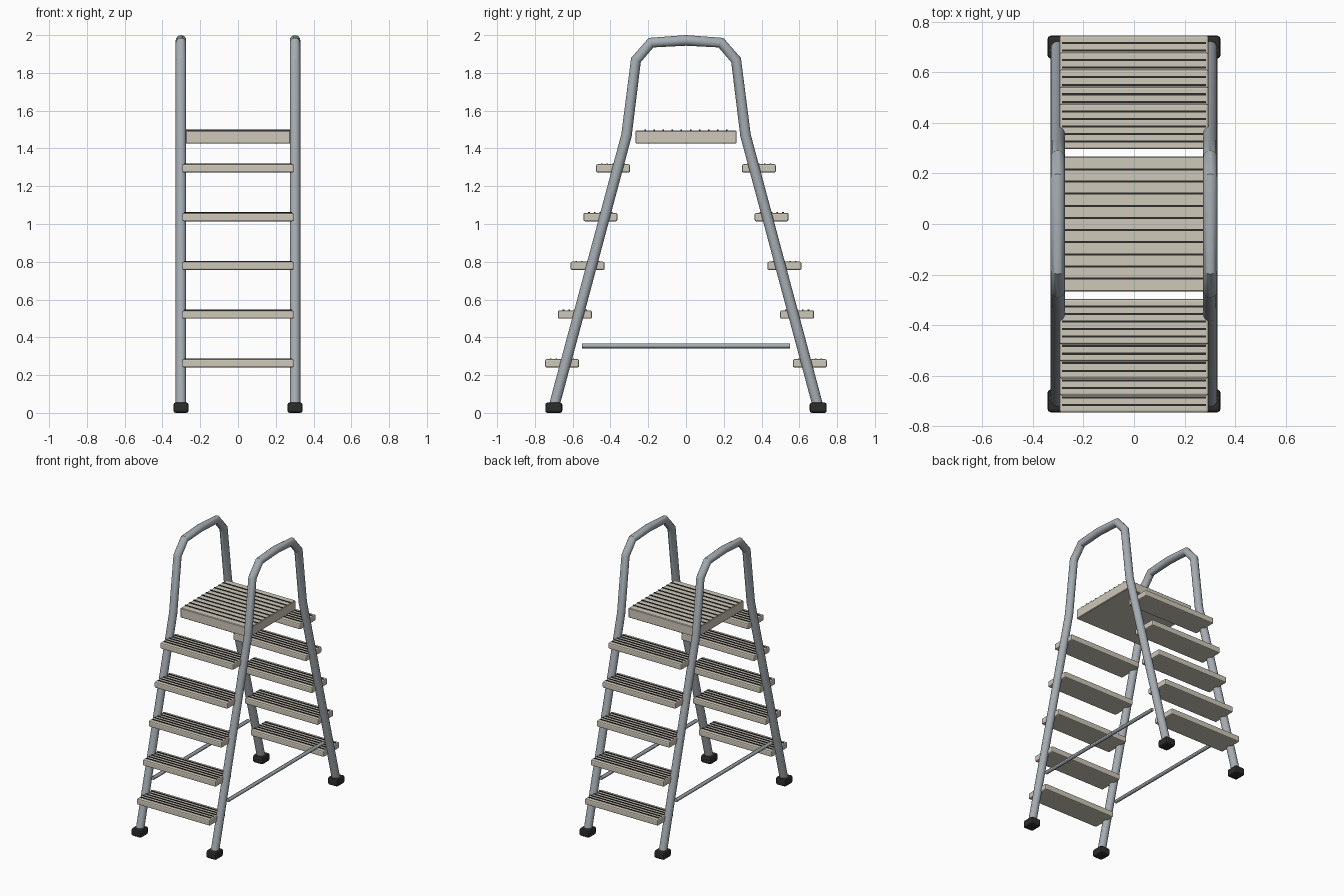
import bpy, math

if "Cube" in bpy.data.objects:
    bpy.data.objects.remove(bpy.data.objects["Cube"])


def material(name, color):
    m = bpy.data.materials.new(name)
    m.diffuse_color = (*color, 1)
    m.use_nodes = True
    m.node_tree.nodes["Principled BSDF"].inputs["Base Color"].default_value = m.diffuse_color
    return m


STEEL = material("steel", (0.38, 0.42, 0.45))
CREAM = material("cream", (0.62, 0.58, 0.49))
DARK = material("dark_rubber", (0.025, 0.025, 0.025))


def box(name, center, size, mat, bevel=0.0, segments=2):
    bpy.ops.mesh.primitive_cube_add(size=1, location=center)
    ob = bpy.context.object
    ob.name = name
    ob.scale = size
    bpy.ops.object.transform_apply(location=False, rotation=False, scale=True)
    ob.data.materials.append(mat)
    if bevel:
        mod = ob.modifiers.new("bevel", "BEVEL")
        mod.width = bevel
        mod.segments = segments
    return ob


def tube(name, points, radius, mat, resolution=6):
    cu = bpy.data.curves.new(name, "CURVE")
    cu.dimensions = "3D"
    cu.bevel_depth = radius
    cu.bevel_resolution = resolution
    cu.use_fill_caps = True
    sp = cu.splines.new("POLY")
    sp.points.add(len(points) - 1)
    for p, co in zip(sp.points, points):
        p.co = (*co, 1)
    ob = bpy.data.objects.new(name, cu)
    bpy.context.collection.objects.link(ob)
    bpy.ops.object.select_all(action="DESELECT")
    ob.select_set(True)
    bpy.context.view_layer.objects.active = ob
    bpy.ops.object.convert(target="MESH")
    ob = bpy.context.object
    ob.name = name
    ob.data.materials.clear()
    ob.data.materials.append(mat)
    bpy.ops.object.shade_smooth_by_angle(angle=math.radians(30))
    return ob


# Rail profile (y, z), front half, mirrored over y = 0
half = [(-0.70, 0.03), (-0.315, 1.47), (-0.265, 1.868), (-0.185, 1.96)]
path = half + [(0, 1.972)] + [(-y, z) for y, z in reversed(half)]

for sx, side in ((-1, "left"), (1, "right")):
    # Bent side rails, floor braces and feet
    tube(f"{side}_rail", [(sx * 0.302, y, z) for y, z in path], 0.028, STEEL)
    tube(f"{side}_brace", [(sx * 0.302, -0.55, 0.355), (sx * 0.302, 0.55, 0.355)],
         0.013, STEEL, 4)
    for sy, end in ((-1, "front"), (1, "back")):
        box(f"{side}_{end}_foot", (sx * 0.302, sy * 0.70, 0.0275),
            (0.08, 0.09, 0.055), DARK, 0.012)

# Treads with grip strips on both slopes
for sy, end in ((-1, "front"), (1, "back")):
    for i in range(5):
        y = sy * (0.656 - 0.0675 * i)
        z = 0.2625 + 0.258 * i
        box(f"{end}_step_{i + 1}", (0, y, z), (0.59, 0.18, 0.044), CREAM, 0.008)
        for k in range(5):
            box(f"{end}_step_{i + 1}_grip_{k + 1}", (0, y + (k - 2) * 0.03, z + 0.022),
                (0.57, 0.008, 0.008), DARK)

# Top platform with grip strips
box("platform", (0, 0, 1.46), (0.555, 0.535, 0.07), CREAM, 0.004, 1)
for k in range(10):
    box(f"platform_grip_{k + 1}", (0, (k - 4.5) * 0.048, 1.495),
        (0.55, 0.008, 0.008), DARK)
